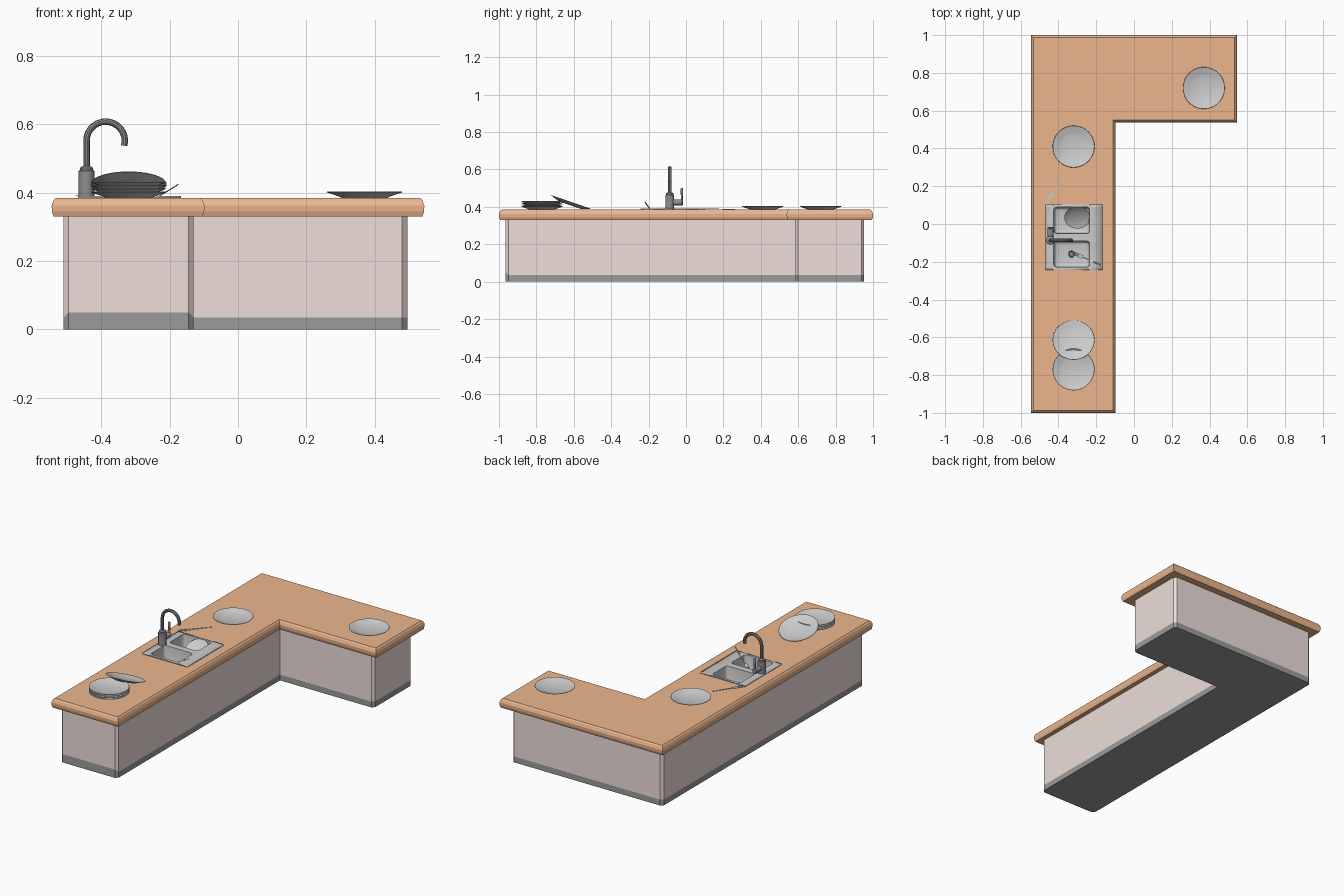
import bpy, bmesh, math
from mathutils import Vector, Matrix

if "Cube" in bpy.data.objects:
    bpy.data.objects.remove(bpy.data.objects["Cube"])


def material(name, rgb):
    m = bpy.data.materials.new(name)
    m.diffuse_color = (*rgb, 1)
    m.use_nodes = True
    m.node_tree.nodes["Principled BSDF"].inputs["Base Color"].default_value = m.diffuse_color
    return m


WOOD = material("orange_wood", (0.84, 0.47, 0.27))
PANEL = material("pink_panel", (0.85, 0.73, 0.70))
DARK = material("dark_grey", (0.33, 0.33, 0.33))
METAL = material("dark_metal", (0.27, 0.27, 0.28))
STEEL = material("steel", (0.6, 0.6, 0.6))


def finish(name, bm, mat=None, smooth=False):
    bmesh.ops.recalc_face_normals(bm, faces=bm.faces[:])
    me = bpy.data.meshes.new(name)
    bm.to_mesh(me)
    bm.free()
    ob = bpy.data.objects.new(name, me)
    bpy.context.collection.objects.link(ob)
    if mat:
        me.materials.append(mat)
    bpy.ops.object.select_all(action='DESELECT')
    bpy.context.view_layer.objects.active = ob
    ob.select_set(True)
    if smooth:
        bpy.ops.object.shade_smooth_by_angle(angle=math.radians(35))
    return ob


def loft(name, rings, mat, bottom=True, top=True):
    bm = bmesh.new()
    vs = [[bm.verts.new(p) for p in r] for r in rings]
    n = len(vs[0])
    for a, b in zip(vs, vs[1:]):
        for i in range(n):
            j = (i + 1) % n
            bm.faces.new((a[i], a[j], b[j], b[i]))
    if bottom:
        bm.faces.new(vs[0][::-1])
    if top:
        bm.faces.new(vs[-1])
    return finish(name, bm, mat)


def lathe(name, profile, mat=None, sides=32, matrix=Matrix()):
    bm = bmesh.new()
    vs = [bm.verts.new((r, 0, z)) for r, z in profile]
    es = [bm.edges.new(p) for p in zip(vs, vs[1:])]
    bmesh.ops.spin(bm, geom=vs + es, cent=(0, 0, 0), axis=(0, 0, 1),
                   angle=2 * math.pi, steps=sides)
    bmesh.ops.remove_doubles(bm, verts=bm.verts[:], dist=1e-5)
    ob = finish(name, bm, mat, True)
    ob.matrix_world = matrix
    return ob


def box(bm, lo, hi):
    lo, hi = Vector(lo), Vector(hi)
    m = Matrix.Translation((lo + hi) / 2) @ Matrix.Diagonal((*(hi - lo), 1))
    bmesh.ops.create_cube(bm, size=1, matrix=m)


# Countertop: L outline with a softened edge
def counter_ring(d, z):
    x0, xm, x1, y0, ym, y1 = -.545 + d, -.098 - d, .545 - d, -1 + d, .538 + d, 1 - d
    return [(x, y, z) for x, y in ((x0, y0), (xm, y0), (xm, ym), (x1, ym), (x1, y1), (x0, y1))]


counter = loft("countertop", [counter_ring(.006, .330), counter_ring(.001, .345), counter_ring(0, .362),
                              counter_ring(.006, .378), counter_ring(.013, .385)], WOOD)

# Opening for the sink
bm = bmesh.new()
box(bm, (-.455, -.237, .2), (-.18, .094, .5))
cutter = finish("sink_cutter", bm)
mod = counter.modifiers.new("sink_opening", 'BOOLEAN')
mod.operation = 'DIFFERENCE'
mod.object = cutter
bpy.context.view_layer.objects.active = counter
bpy.ops.object.modifier_apply(modifier=mod.name)
bpy.data.objects.remove(cutter)

# Cabinet panels and kick plate share an L outline with chamfered corners
X0, XM, X1, Y0, YM, Y1, C = -.51, -.13, .495, -.965, .585, .953, .015
outline = [(X0 + C, Y0), (XM - C, Y0), (XM, Y0 + C), (XM, YM), (X1 - C, YM), (X1, YM + C),
           (X1, Y1 - C), (X1 - C, Y1), (X0 + C, Y1), (X0, Y1 - C), (X0, Y0 + C)]
floor = [(x, y, 0) for x, y in outline]
seam = [(x, y, .05 if y == Y0 else .035) for x, y in outline]
head = [(x, y, .332) for x, y in outline]
loft("kick_plate", [floor, seam], DARK, True, False)
loft("cabinet_panels", [seam, head], PANEL, False, False)

# Sink: flat rim with two basins pushed down from a grid
xs = [-.468, -.425, -.235, -.167]
ys = [-.243, -.228, -.09, -.05, .09, .102]
bm = bmesh.new()
grid = [[bm.verts.new((x, y, .391)) for y in ys] for x in xs]
basins = []
for i in range(3):
    for j in range(5):
        f = bm.faces.new((grid[i][j], grid[i + 1][j], grid[i + 1][j + 1], grid[i][j + 1]))
        if i == 1 and j in (1, 3):
            basins.append(f)
for f in basins:
    c = f.calc_center_median()
    new = bmesh.ops.extrude_face_region(bm, geom=[f])["geom"]
    for v in [g for g in new if isinstance(g, bmesh.types.BMVert)]:
        v.co = Vector((c.x + (v.co.x - c.x) * .95, c.y + (v.co.y - c.y) * .95, .295))
    if f.is_valid:
        bm.faces.remove(f)
soft = [e for e in bm.edges if min(v.co.z for v in e.verts) < .3]
bmesh.ops.bevel(bm, geom=soft, offset=.016, segments=3, profile=.5, affect='EDGES')
sink = finish("sink", bm, STEEL, True)
if max(sink.data.polygons, key=lambda p: p.center.z).normal.z < 0:
    sink.data.flip_normals()
mod = sink.modifiers.new("sheet", 'SOLIDIFY')
mod.thickness = .006
mod.offset = -1
for k, y in enumerate((-.159, .02)):
    lathe(f"drain_{k + 1}", [(0, 0), (.012, 0), (.016, .003), (.018, 0)], METAL, 20,
          Matrix.Translation((-.33, y, .296)))

# Faucet: body, bent neck, side valve and lever
FX, FY = -.443, -.087
lathe("faucet_body", [(0, 0), (.023, 0), (.023, .075), (.019, .079), (.019, .085), (.011, .09), (0, .09)],
      METAL, 24, Matrix.Translation((FX, FY, .388)))
R, ZC = .056, .552
path = [(FX, FY, .46)] + [(FX + R - R * math.cos(a), FY, ZC + R * math.sin(a))
                          for a in [math.radians(t) for t in range(0, 196, 13)]]
cu = bpy.data.curves.new("faucet_neck", 'CURVE')
cu.dimensions = '3D'
cu.bevel_depth = .0095
cu.bevel_resolution = 3
cu.use_fill_caps = True
sp = cu.splines.new('POLY')
sp.points.add(len(path) - 1)
for p, co in zip(sp.points, path):
    p.co = (*co, 1)
cu.materials.append(METAL)
neck = bpy.data.objects.new("faucet_neck", cu)
bpy.context.collection.objects.link(neck)
bpy.ops.object.select_all(action='DESELECT')
bpy.context.view_layer.objects.active = neck
neck.select_set(True)
bpy.ops.object.convert(target='MESH')
bpy.ops.object.shade_smooth_by_angle(angle=math.radians(35))
lathe("faucet_valve", [(0, 0), (.016, 0), (.016, .066), (.013, .07), (0, .07)], METAL, 20,
      Matrix.Translation((FX, FY, .424)) @ Matrix.Rotation(-math.pi / 2, 4, 'X'))
lathe("faucet_lever", [(0, 0), (.005, 0), (.007, .065), (.005, .07), (0, .07)], METAL, 12,
      Matrix.Translation((FX, -.022, .432)))

# Plates: two single, a stack, one leaning, one small in the sink
PLATE = [(0, .004), (.062, .004), (.078, .009), (.11, .0185), (.111, .0165), (.078, .005), (.066, 0), (0, 0)]


def plate(name, x, y, z, tilt=0, size=1):
    lathe(name, PLATE, None, 40, Matrix.Translation((x, y, z)) @
          Matrix.Rotation(math.radians(tilt), 4, 'X') @ Matrix.Scale(size, 4))


plate("corner_plate", .37, .72, .385)
plate("counter_plate", -.32, .41, .385)
for i in range(4):
    plate(f"stacked_plate_{i + 1}", -.32, -.77, .385 + i * .0095)
plate("leaning_plate", -.32, -.62, .409, -19)
plate("sink_plate", -.30, .04, .345, 32, .62)


# Forks: handle, head and tines, laid along a direction
def fork(name, start, end):
    bm = bmesh.new()
    box(bm, (0, -.003, -.001), (.12, .003, .001))
    box(bm, (.12, -.009, -.001), (.146, .009, .001))
    for k in range(4):
        y = -.0078 + k * .0052
        box(bm, (.146, y - .0013, -.001), (.186, y + .0013, .001))
    d = Vector(end) - Vector(start)
    ob = finish(name, bm, STEEL)
    ob.matrix_world = (Matrix.Translation(start) @ d.to_track_quat('X', 'Z').to_matrix().to_4x4()
                       @ Matrix.Scale(d.length / .186, 4))


fork("counter_fork", (-.355, .26, .3865), (-.468, .108, .391))
fork("sink_fork", (-.175, -.218, .424), (-.325, -.152, .332))
